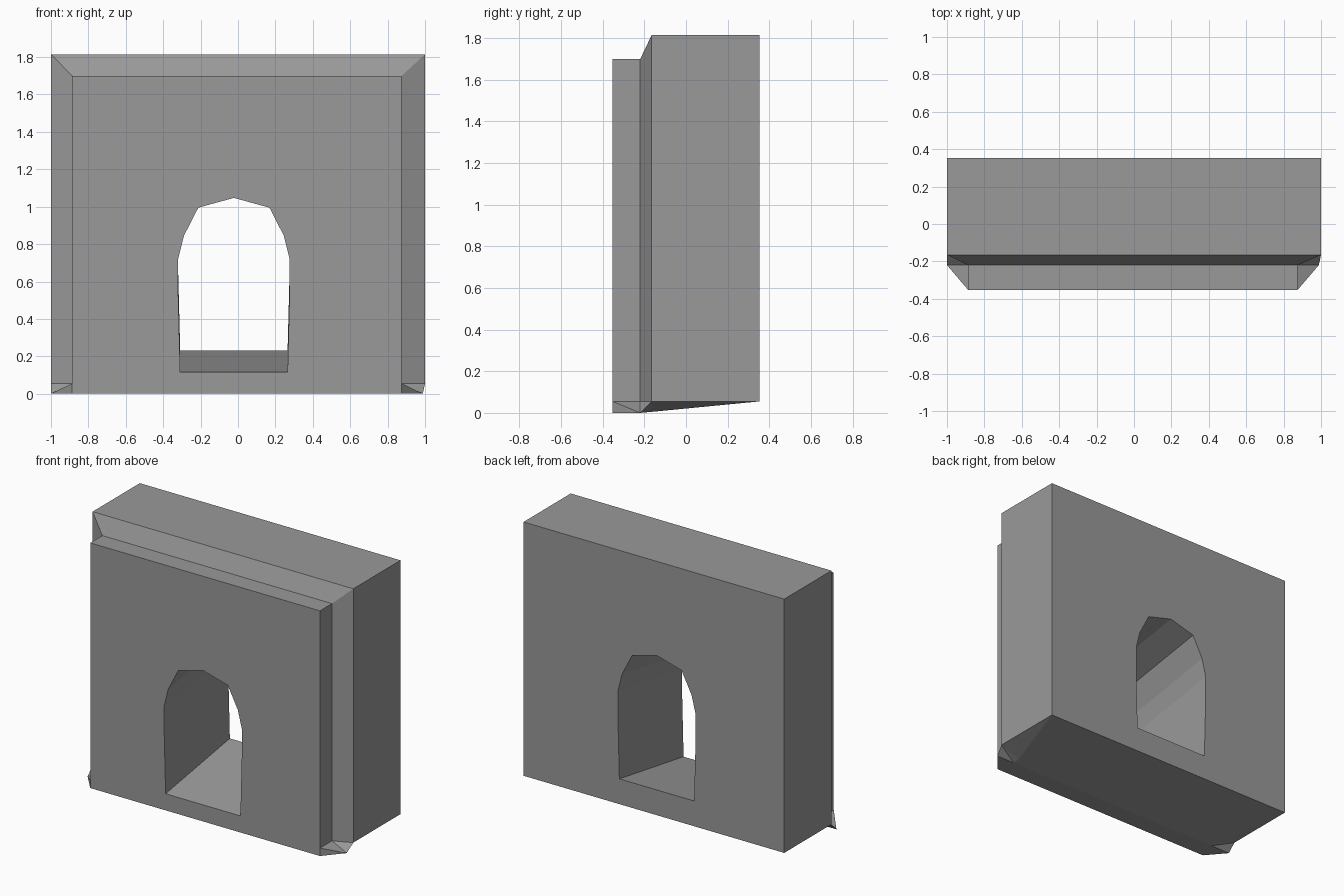
import bpy, bmesh

if "Cube" in bpy.data.objects:
    bpy.data.objects.remove(bpy.data.objects["Cube"])


def loft(name, rings):
    """Skin matching closed rings of points and cap both ends."""
    bm = bmesh.new()
    vs = [[bm.verts.new(p) for p in ring] for ring in rings]
    n = len(vs[0])
    for a, b in zip(vs, vs[1:]):
        for i in range(n):
            j = (i + 1) % n
            bm.faces.new([a[i], a[j], b[j], b[i]])
    bm.faces.new(vs[0])
    bm.faces.new(vs[-1])
    bmesh.ops.recalc_face_normals(bm, faces=bm.faces)
    bm.normal_update()
    # fold only the twisted foot faces, keeping flat ones whole
    twisted = [f for f in bm.faces if len(f.verts) == 4 and
               max(abs((v.co - f.verts[0].co).dot(f.normal)) for v in f.verts) > 0.003]
    bmesh.ops.triangulate(bm, faces=twisted, quad_method='LONG_EDGE')
    mesh = bpy.data.meshes.new(name)
    bm.to_mesh(mesh)
    bm.free()
    ob = bpy.data.objects.new(name, mesh)
    bpy.context.collection.objects.link(ob)
    return ob


stone = bpy.data.materials.new("dark_stone")
stone.diffuse_color = (0.32, 0.32, 0.32, 1)
stone.use_nodes = True
stone.node_tree.nodes["Principled BSDF"].inputs["Base Color"].default_value = stone.diffuse_color

# Wall: half cross-sections (inner bottom, foot tip, foot top, top corner)
sections = [
    (-0.352, [(0.85, 0.0), (0.88, 0.0), (0.88, 0.055), (0.88, 1.70)]),
    (-0.22, [(0.85, 0.0), (0.993, 0.0), (0.88, 0.055), (0.88, 1.70)]),
    (-0.165, [(0.85, 0.005), (1.0, 0.055), (1.0, 0.095), (1.0, 1.815)]),
    (0.352, [(0.85, 0.055), (1.0, 0.055), (1.0, 0.095), (1.0, 1.815)]),
]


def left(x):
    """Mirror a coordinate; the front panel sits slightly to the left."""
    return -x if x in (0.85, 1.0) else -x - 0.007


def right(x):
    return x if x in (0.85, 1.0) else x - 0.005


wall = loft("wall", [
    [(right(x), y, z) for x, z in half] + [(left(x), y, z) for x, z in reversed(half)]
    for y, half in sections])
wall.data.materials.append(stone)

# Doorway: arch outline swept through the wall, climbing toward the back
arch = [(0.287, 0.115), (0.298, 0.54), (0.298, 0.72), (0.267, 0.845), (0.19, 0.995)]
outline = arch + [(0, 1.047)] + [(-x, z) for x, z in reversed(arch)]
slope = 0.115 / 0.704
cutter = loft("doorway_cutter", [
    [(x - 0.022, y, z + slope * (y + 0.352)) for x, z in outline]
    for y in (-0.6, 0.6)])
cutter.data.materials.append(stone)
cutter.hide_render = True

cut = wall.modifiers.new("doorway", 'BOOLEAN')
cut.object = cutter
cut.operation = 'DIFFERENCE'
cut.solver = 'EXACT'
bpy.context.view_layer.objects.active = wall
bpy.ops.object.modifier_apply(modifier=cut.name)
bpy.data.objects.remove(cutter)
